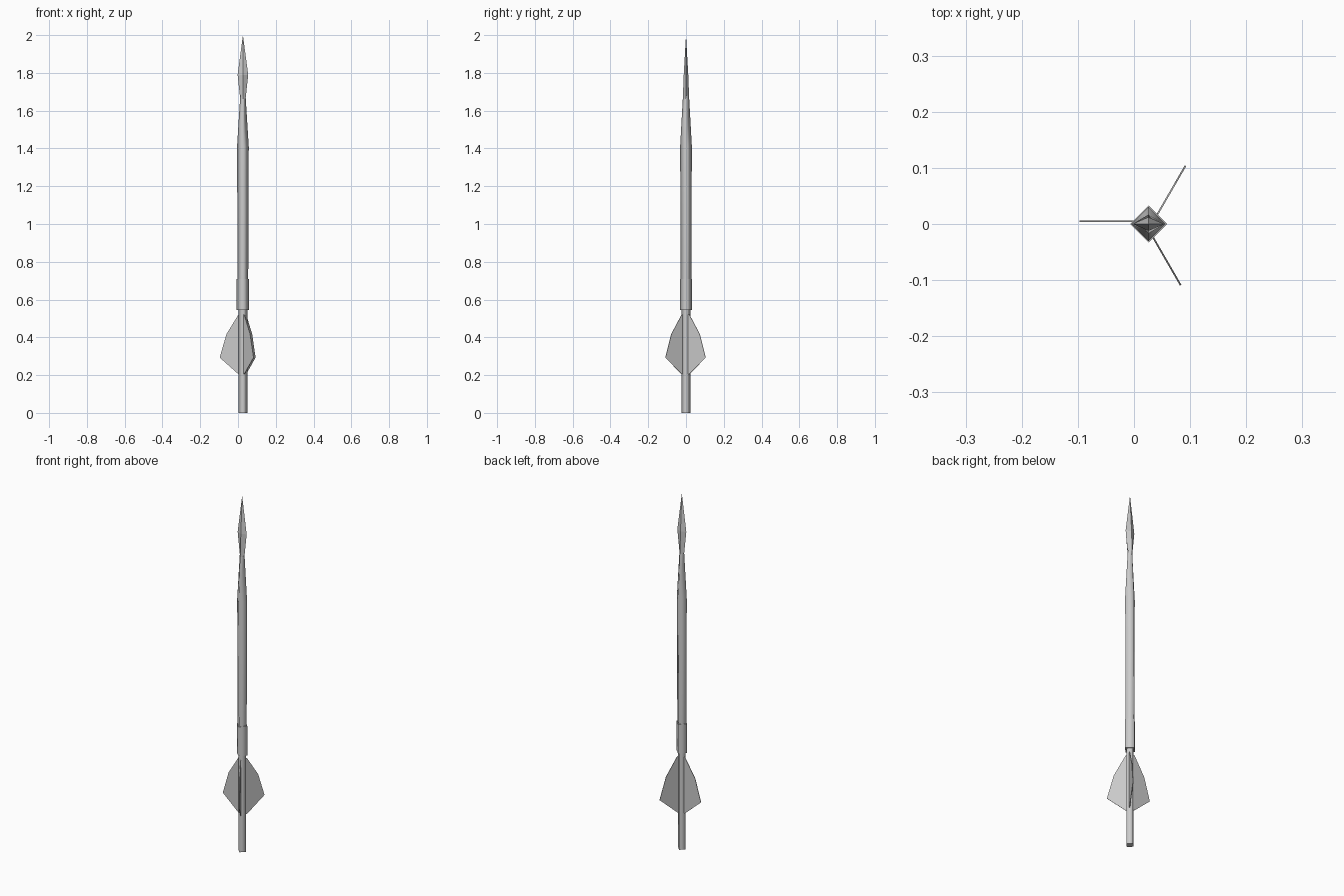
import bpy, bmesh
from math import cos, sin, pi
from mathutils import Matrix, Vector

if "Cube" in bpy.data.objects:
    bpy.data.objects.remove(bpy.data.objects["Cube"])

AXIS = 0.026  # shaft axis in x


def finish(bm, name, smooth):
    bmesh.ops.recalc_face_normals(bm, faces=bm.faces)
    me = bpy.data.meshes.new(name)
    bm.to_mesh(me)
    bm.free()
    for p in me.polygons:
        p.use_smooth = smooth and len(p.vertices) == 4 and abs(p.normal.z) < 0.7
    ob = bpy.data.objects.new(name, me)
    bpy.context.collection.objects.link(ob)
    return ob


def diamond_loft(name, rings, smooth=True):
    """Four-sided loft through (z, x radius, y radius) rings; zero radius is a point."""
    bm = bmesh.new()
    loops = []
    for z, rx, ry in rings:
        if rx == 0:
            loops.append([bm.verts.new((AXIS, 0, z))] * 4)
        else:
            loops.append([bm.verts.new((AXIS + rx * cos(i * pi / 2), ry * sin(i * pi / 2), z))
                          for i in range(4)])
    for a, b in zip(loops, loops[1:]):
        for i in range(4):
            j = (i + 1) % 4
            bm.faces.new(list(dict.fromkeys((a[i], a[j], b[j], b[i]))))
    for loop in (loops[0], loops[-1]):
        if loop[0] is not loop[1]:
            bm.faces.new(loop)
    return finish(bm, name, smooth)


# Shaft, collar and tip
diamond_loft("rear_shaft", [(0, .024, .024), (.56, .024, .024)])
diamond_loft("collar", [(.545, .033, .033), (.71, .033, .033)])
diamond_loft("front_shaft", [(.70, .028, .028), (1.41, .031, .031), (1.68, .014, .016)])
diamond_loft("arrow_head", [(1.66, .014, .017), (1.79, .028, .012), (2.0, 0, 0)], False)

# Three thin fins, each offset slightly to one side of the axis
profile = [(.012, .205), (.024, .205), (.123, .293), (.087, .417), (.024, .52), (.012, .52)]
for k in range(3):
    bm = bmesh.new()
    face = bm.faces.new([bm.verts.new((r, -.0065, z)) for r, z in profile])
    ext = bmesh.ops.extrude_face_region(bm, geom=[face], use_keep_orig=True)
    moved = [v for v in ext["geom"] if isinstance(v, bmesh.types.BMVert)]
    bmesh.ops.translate(bm, verts=moved, vec=(0, .003, 0))
    turn = Matrix.Rotation(pi + k * 2 * pi / 3, 4, 'Z')
    bmesh.ops.transform(bm, matrix=Matrix.Translation(Vector((AXIS, 0, 0))) @ turn, verts=bm.verts)
    finish(bm, f"fin_{k + 1}", False)
